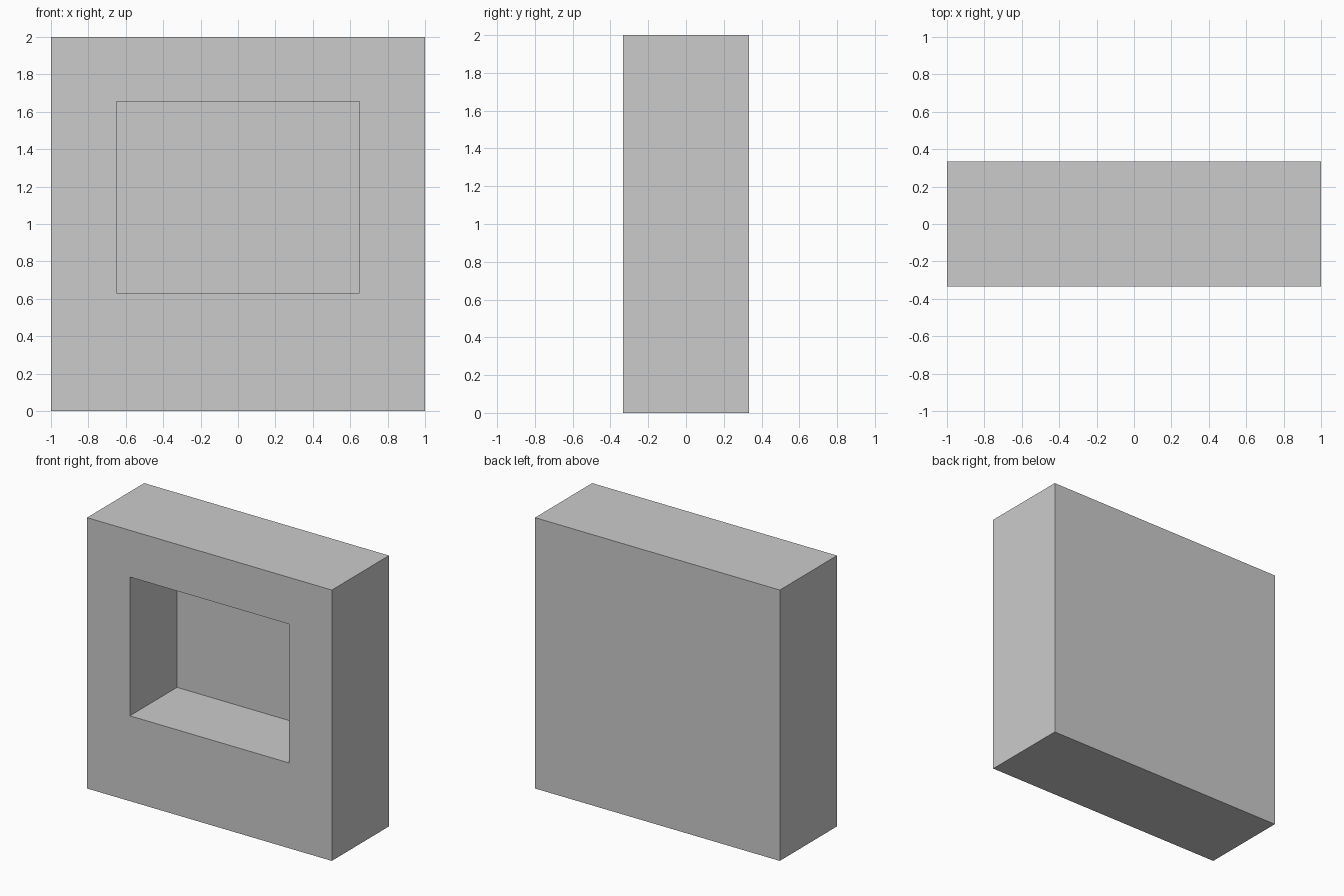
import bpy, bmesh
from mathutils import Matrix

if "Cube" in bpy.data.objects:
    bpy.data.objects.remove(bpy.data.objects["Cube"])

WIDTH, DEPTH, HEIGHT = 2.0, 0.667, 2.0
OPEN_HALF_W, OPEN_BOTTOM, OPEN_TOP = 0.65, 0.63, 1.655
RECESS = 0.55

# Solid block standing on the ground
bm = bmesh.new()
bmesh.ops.create_cube(bm, size=1.0, matrix=Matrix.Translation((0, 0, HEIGHT / 2))
                      @ Matrix.Diagonal((WIDTH, DEPTH, HEIGHT, 1)))

# Front opening: inset the front face and fit it to the opening
bm.normal_update()
front = min(bm.faces, key=lambda f: f.calc_center_median().y)
bmesh.ops.inset_individual(bm, faces=[front], thickness=0.3)
for v in front.verts:
    v.co.x = OPEN_HALF_W if v.co.x > 0 else -OPEN_HALF_W
    v.co.z = OPEN_TOP if v.co.z > HEIGHT / 2 else OPEN_BOTTOM

# Recess: push the opening back, leaving a closed back wall
bmesh.ops.inset_individual(bm, faces=[front], thickness=0.0)
for v in front.verts:
    v.co.y = -DEPTH / 2 + RECESS
bmesh.ops.recalc_face_normals(bm, faces=bm.faces[:])

mesh = bpy.data.meshes.new("recessed_block")
bm.to_mesh(mesh)
bm.free()
bpy.context.collection.objects.link(bpy.data.objects.new("recessed_block", mesh))
